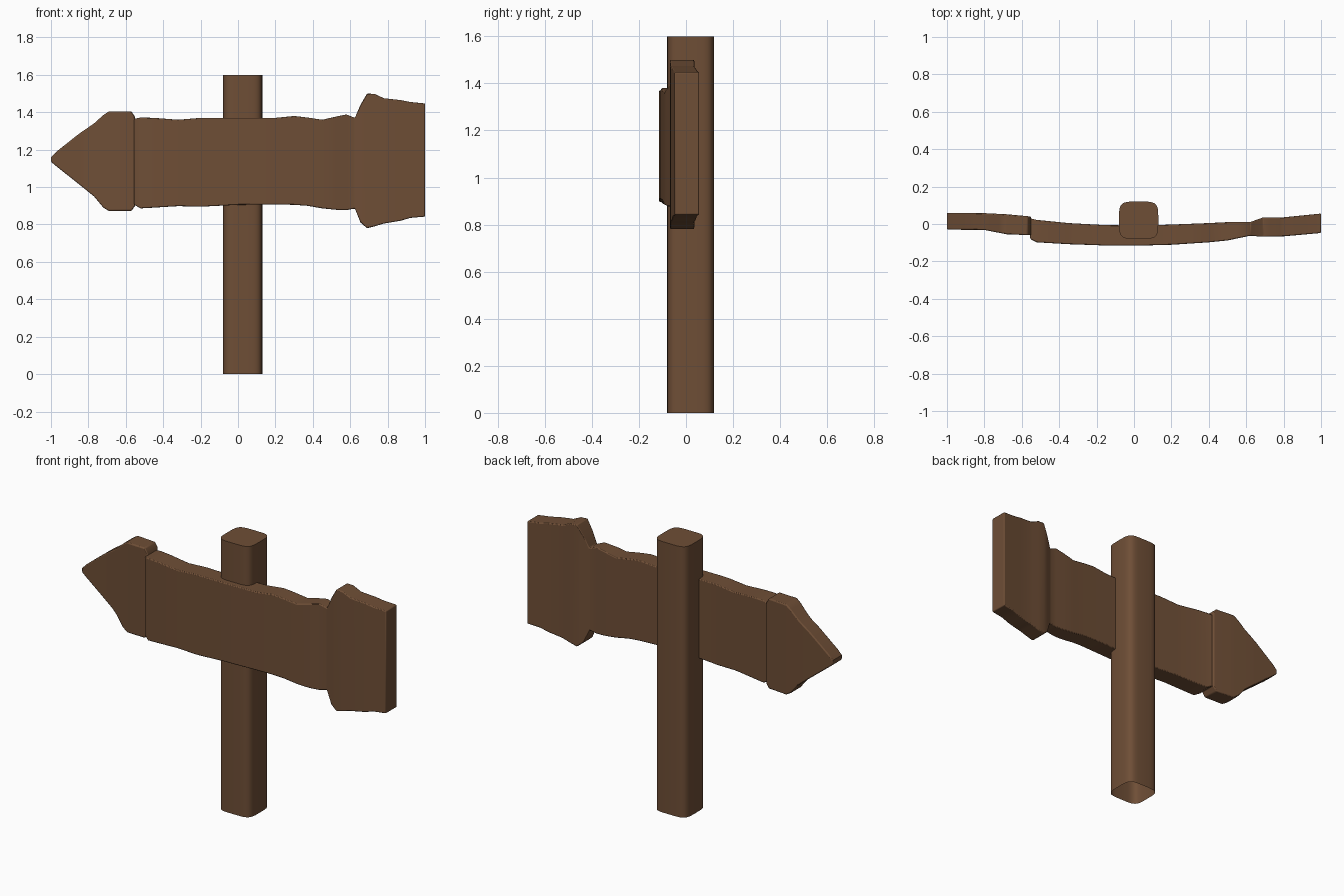
import bpy, bmesh, math

if "Cube" in bpy.data.objects:
    bpy.data.objects.remove(bpy.data.objects["Cube"])

wood = bpy.data.materials.new("brown wood")
wood.diffuse_color = (0.158, 0.077, 0.037, 1)
wood.use_nodes = True
wood.node_tree.nodes["Principled BSDF"].inputs["Base Color"].default_value = wood.diffuse_color


def finish(name, bm, bevel=0.0):
    bmesh.ops.recalc_face_normals(bm, faces=bm.faces)
    me = bpy.data.meshes.new(name)
    bm.to_mesh(me)
    bm.free()
    ob = bpy.data.objects.new(name, me)
    bpy.context.collection.objects.link(ob)
    me.materials.append(wood)
    if bevel:
        mod = ob.modifiers.new("worn edges", 'BEVEL')
        mod.width = bevel
        mod.segments = 2
        mod.limit_method = 'ANGLE'
        mod.angle_limit = math.radians(50)
    bpy.ops.object.select_all(action='DESELECT')
    ob.select_set(True)
    bpy.context.view_layer.objects.active = ob
    bpy.ops.object.shade_smooth_by_angle(angle=math.radians(35))
    return ob


def interp(table, x):
    """Piecewise linear lookup in rows of (x, a, b)."""
    for p, q in zip(table, table[1:]):
        if x <= q[0]:
            t = max(0, (x - p[0]) / (q[0] - p[0]))
            return [p[i] + (q[i] - p[i]) * t for i in (1, 2)]
    return table[-1][1:]


def board(name, outline, bend, bevel):
    """Loft a plank: outline rows (x, bottom z, top z), bend rows (x, front y, back y)."""
    bm = bmesh.new()
    xs = sorted({r[0] for r in outline} | {r[0] for r in bend})
    rings = []
    for x in xs:
        z0, z1 = interp(outline, x)
        y0, y1 = interp(bend, x)
        rings.append([bm.verts.new((x, y, z)) for y, z in
                      ((y0, z0), (y0, z1), (y1, z1), (y1, z0))])
    for a, b in zip(rings, rings[1:]):
        for i in range(4):
            j = (i + 1) % 4
            bm.faces.new((a[i], a[j], b[j], b[i]))
    bm.faces.new(rings[0])
    bm.faces.new(rings[-1])
    return finish(name, bm, bevel)


# Post: rounded square shaft, capped on top, open underneath
bm = bmesh.new()
N = 40
low, high = [], []
for i in range(N):
    a = 2 * math.pi * i / N
    c, s = math.cos(a), math.sin(a)
    x = 0.025 + 0.105 * math.copysign(abs(c) ** 0.44, c)
    y = 0.02 + 0.1 * math.copysign(abs(s) ** 0.44, s)
    low.append(bm.verts.new((x, y, 0)))
    high.append(bm.verts.new((x, y, 1.6)))
for i in range(N):
    j = (i + 1) % N
    bm.faces.new((low[i], low[j], high[j], high[i]))
bm.faces.new(high)
finish("post", bm)

# Arrow head
board("arrow_head",
      [(-1, 1.135, 1.16), (-0.97, 1.11, 1.19), (-0.85, 1.015, 1.285), (-0.77, 0.95, 1.34),
       (-0.72, 0.89, 1.385), (-0.69, 0.872, 1.405), (-0.57, 0.872, 1.405), (-0.55, 0.9, 1.375)],
      [(-1, -0.03, 0.06), (-0.8, -0.032, 0.058), (-0.68, -0.055, 0.052), (-0.55, -0.06, 0.04)],
      0.006)

# Bowed plank with flared tail
board("plank",
      [(-0.555, 0.905, 1.365), (-0.52, 0.886, 1.372), (-0.45, 0.89, 1.37), (-0.32, 0.898, 1.36),
       (-0.2, 0.895, 1.37), (0, 0.905, 1.37), (0.2, 0.907, 1.37), (0.3, 0.905, 1.38),
       (0.37, 0.9, 1.372), (0.45, 0.886, 1.36), (0.53, 0.878, 1.378), (0.58, 0.877, 1.388),
       (0.625, 0.885, 1.37), (0.655, 0.81, 1.44), (0.69, 0.78, 1.5), (0.73, 0.79, 1.498),
       (0.78, 0.805, 1.475), (0.87, 0.82, 1.465), (0.92, 0.835, 1.455), (1, 0.842, 1.447)],
      [(-0.555, -0.08, 0.03), (-0.52, -0.098, 0.022), (-0.35, -0.108, 0.005), (-0.15, -0.115, -0.006),
       (0.05, -0.115, -0.008), (0.2, -0.111, -0.003), (0.4, -0.098, 0.005), (0.5, -0.088, 0.01),
       (0.62, -0.063, 0.01), (0.69, -0.068, 0.035), (0.8, -0.066, 0.036), (1, -0.048, 0.056)],
      0.008)
